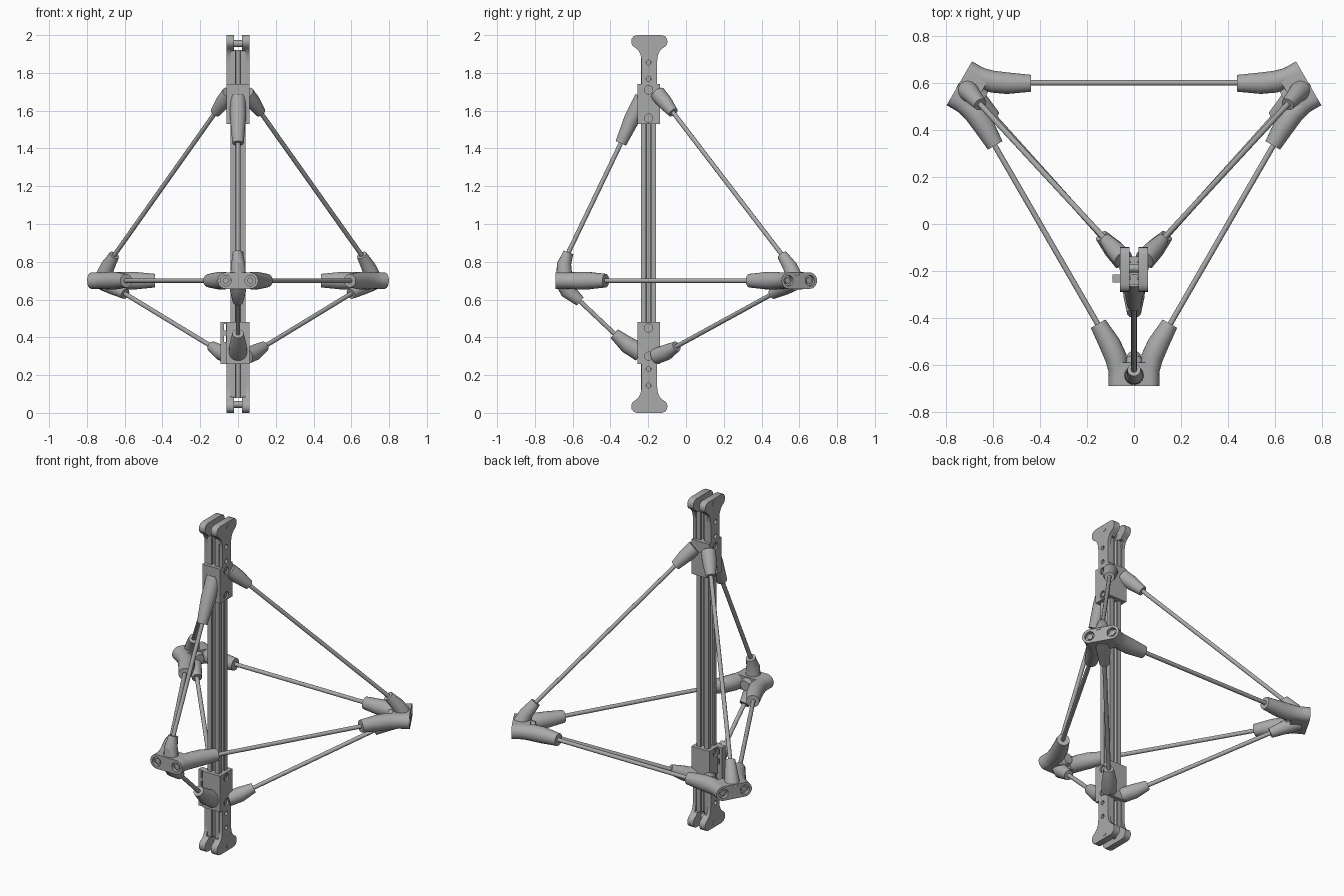
import bpy, bmesh
from math import pi, cos, sin
from mathutils import Vector, Matrix

cube = bpy.data.objects.get("Cube")
if cube:
    bpy.data.objects.remove(cube, do_unlink=True)

GREY = (0.40, 0.40, 0.40, 1)
grey = bpy.data.materials.new("plain grey")
grey.use_nodes = True
grey.diffuse_color = GREY
grey.node_tree.nodes["Principled BSDF"].inputs["Base Color"].default_value = GREY

MAST_Y = -0.198
CENTRE = Vector((0, 0.17, 0))
RING_Z = 0.70
parts = []


def finish(name, bm):
    bmesh.ops.recalc_face_normals(bm, faces=bm.faces)
    mesh = bpy.data.meshes.new(name)
    bm.to_mesh(mesh)
    bm.free()
    mesh.materials.append(grey)
    ob = bpy.data.objects.new(name, mesh)
    bpy.context.collection.objects.link(ob)
    parts.append(ob)
    return ob


def prism(name, outline, axis, a, b):
    """Extrude a 2D outline along an axis from a to b."""
    place = {"x": lambda u, v, t: (t, u, v),
             "y": lambda u, v, t: (u, t, v),
             "z": lambda u, v, t: (u, v, t)}[axis]
    bm = bmesh.new()
    lo = [bm.verts.new(place(u, v, a)) for u, v in outline]
    hi = [bm.verts.new(place(u, v, b)) for u, v in outline]
    n = len(outline)
    bm.faces.new(lo)
    bm.faces.new(hi)
    for i in range(n):
        j = (i + 1) % n
        bm.faces.new((lo[i], lo[j], hi[j], hi[i]))
    return finish(name, bm)


def circle(u, v, r, n=20):
    return [(u + r * cos(2 * pi * i / n), v + r * sin(2 * pi * i / n)) for i in range(n)]


def box(name, x, y, z):
    return prism(name, [(x[0], y[0]), (x[1], y[0]), (x[1], y[1]), (x[0], y[1])], "z", *z)


def loft(name, points, radii, sides=20):
    """Round tube through points, with a radius at each one."""
    pts = [Vector(p) for p in points]
    bm = bmesh.new()
    rings = []
    for i, p in enumerate(pts):
        t = (pts[min(i + 1, len(pts) - 1)] - pts[max(i - 1, 0)]).normalized()
        side = t.cross(Vector((0.31, 0.2, 0.93))).normalized()
        up = side.cross(t)
        rings.append([bm.verts.new(p + radii[i] * (side * c + up * s))
                      for c, s in circle(0, 0, 1, sides)])
    bm.faces.new(rings[0])
    bm.faces.new(rings[-1])
    for a, b in zip(rings, rings[1:]):
        for i in range(sides):
            j = (i + 1) % sides
            bm.faces.new((a[i], a[j], b[j], b[i]))
    return finish(name, bm)


def cut(ob, cutters):
    for c in cutters:
        c.hide_render = True
        mod = ob.modifiers.new("cut", "BOOLEAN")
        mod.object, mod.solver = c, "EXACT"
        bpy.context.view_layer.objects.active = ob
        bpy.ops.object.modifier_apply(modifier=mod.name)
        parts.remove(c)
        bpy.data.objects.remove(c, do_unlink=True)


# Slotted mast: one quarter of the section, turned four times
quarter = [(0.04, -0.04), (0.04, -0.013), (0.031, -0.013), (0.031, -0.022), (0.017, -0.01),
           (0.017, 0.01), (0.031, 0.022), (0.031, 0.013), (0.04, 0.013)]
section = []
for k in range(4):
    c, s = round(cos(k * pi / 2)), round(sin(k * pi / 2))
    section += [(c * u - s * v, s * u + c * v + MAST_Y) for u, v in quarter]
prism("mast", section, "z", 0.08, 1.92)

# Flared end plates and axles at both ends of the mast
half = [(0.065, 0), (0.083, 0.006), (0.094, 0.02), (0.096, 0.04), (0.088, 0.058),
        (0.07, 0.07), (0.055, 0.085), (0.045, 0.108), (0.041, 0.14), (0.041, 0.27)]
for end in ("top", "bottom"):
    height = (lambda d: 2 - d) if end == "top" else (lambda d: d)

    def flare(pts):
        return ([(MAST_Y + 0.004 + w, height(d)) for w, d in pts]
                + [(MAST_Y + 0.004 - w, height(d)) for w, d in reversed(pts)])
    for label, s in (("left", 1), ("right", -1)):
        plate = prism(f"{end}_{label}_end_plate", flare(half), "x", s * 0.04, s * 0.06)
        cut(plate, [prism("hole", circle(MAST_Y, height(d), 0.013), "x", s * 0.03, s * 0.07)
                    for d in (0.145, 0.232)])
        prism(f"{end}_{label}_end_jaw", flare(half[:7]), "x", s * 0.02, s * 0.0595)
        prism(f"{end}_{label}_axle_head", circle(MAST_Y + 0.016, height(0.03), 0.014), "x",
              s * 0.055, s * 0.062)
    prism(f"{end}_axle", circle(MAST_Y + 0.01, height(0.045), 0.018), "x", -0.03, 0.03)

# Collars with recessed screws
for name, z, screws in (("upper", (1.53, 1.74), (1.56, 1.71)), ("lower", (0.26, 0.48), (0.30, 0.45))):
    collar = box(name + "_collar", (-0.06, 0.06), (MAST_Y - 0.06, MAST_Y + 0.06), z)
    cut(collar, [prism("recess", circle(MAST_Y, h, 0.022), "x", s * 0.05, s * 0.07)
                 for h in screws for s in (-1, 1)])
    for h in screws:
        prism(name + "_collar_screw", circle(MAST_Y, h, 0.013), "x", -0.057, 0.057)

# Slotted ear on the right of the lower collar
ear = box("collar_ear", (-0.092, -0.055), (-0.25, -0.215), (0.26, 0.48))
cut(ear, [box("slot", (-0.074, -0.064), (-0.3, -0.15), z) for z in ((0.375, 0.41), (0.435, 0.47))])

# Three ring corners, each with a bored face plate and two curved arms, plus ring rods
for k, corner in enumerate(("front", "back_left", "back_right")):
    turn = (Matrix.Translation(CENTRE) @ Matrix.Rotation(k * 2 * pi / 3, 4, "Z")
            @ Matrix.Translation(-CENTRE))
    n = 12
    face = [(s * (0.065 + 0.043 * sin(a)), RING_Z + s * 0.043 * cos(a))
            for s in (1, -1) for a in (pi * i / n for i in range(n + 1))]
    plate = prism(corner + "_corner_plate", face, "y", -0.69, -0.59)
    cut(plate, [prism("bore", circle(s * 0.065, RING_Z, 0.028), "y", -0.7, -0.58) for s in (1, -1)])
    group = [plate]
    for s in (1, -1):
        path = [(0.065, -0.67), (0.067, -0.62), (0.077, -0.57), (0.103, -0.512), (0.153, -0.425)]
        group.append(loft(corner + "_corner_arm", [(s * x, y, RING_Z) for x, y in path],
                          [0.041, 0.043, 0.047, 0.046, 0.036]))
        group.append(prism(corner + "_corner_screw", circle(s * 0.065, RING_Z, 0.016), "y",
                           -0.68, -0.66))
    # Web filling the fork between the arms
    group.append(loft(corner + "_corner_web", [(0, -0.6, RING_Z), (0, -0.565, RING_Z)], [0.042, 0.03]))
    group.append(loft(corner + "_opposite_ring_rod", [(-0.47, 0.602, RING_Z), (0.47, 0.602, RING_Z)],
                      [0.012, 0.012], 12))
    for ob in group:
        ob.data.transform(turn)


def strut(name, collar_path, corner_path, collar_radii, corner_radii):
    """Collar socket, corner socket and the rod joining them."""
    loft(name + "_collar_socket", collar_path, collar_radii)
    loft(name + "_corner_socket", corner_path, corner_radii)
    loft(name + "_rod", [collar_path[-1], corner_path[-1]], [0.012, 0.012], 12)


# Front struts
strut("front_upper", [(0, -0.23, 1.67), (0, -0.285, 1.56), (0, -0.345, 1.427)],
      [(0, -0.645, 0.70), (0, -0.645, 0.79), (0, -0.622, 0.85)],
      [0.042, 0.042, 0.03], [0.046, 0.038, 0.028])
strut("front_lower", [(0, -0.24, 0.32), (0, -0.31, 0.36), (0, -0.38, 0.42)],
      [(0, -0.645, 0.69), (0, -0.625, 0.645), (0, -0.56, 0.59)],
      [0.05, 0.045, 0.03], [0.046, 0.042, 0.028])

# Back struts, mirrored left and right
for label, s in (("left", 1), ("right", -1)):
    strut(label + "_upper",
          [(s * 0.045, -0.15, 1.69), (s * 0.08, -0.112, 1.645), (s * 0.12, -0.068, 1.59)],
          [(s * 0.715, 0.575, 0.71), (s * 0.69, 0.55, 0.775), (s * 0.655, 0.51, 0.835)],
          [0.042, 0.04, 0.028], [0.046, 0.038, 0.028])
    strut(label + "_lower",
          [(s * 0.045, -0.16, 0.30), (s * 0.09, -0.105, 0.32), (s * 0.14, -0.05, 0.352)],
          [(s * 0.71, 0.57, 0.69), (s * 0.66, 0.525, 0.665), (s * 0.597, 0.458, 0.63)],
          [0.042, 0.042, 0.028], [0.044, 0.04, 0.028])

# Smooth round parts, keeping sharp edges
bpy.ops.object.select_all(action="DESELECT")
for ob in parts:
    ob.select_set(True)
bpy.context.view_layer.objects.active = parts[0]
bpy.ops.object.shade_smooth_by_angle(angle=0.6)
